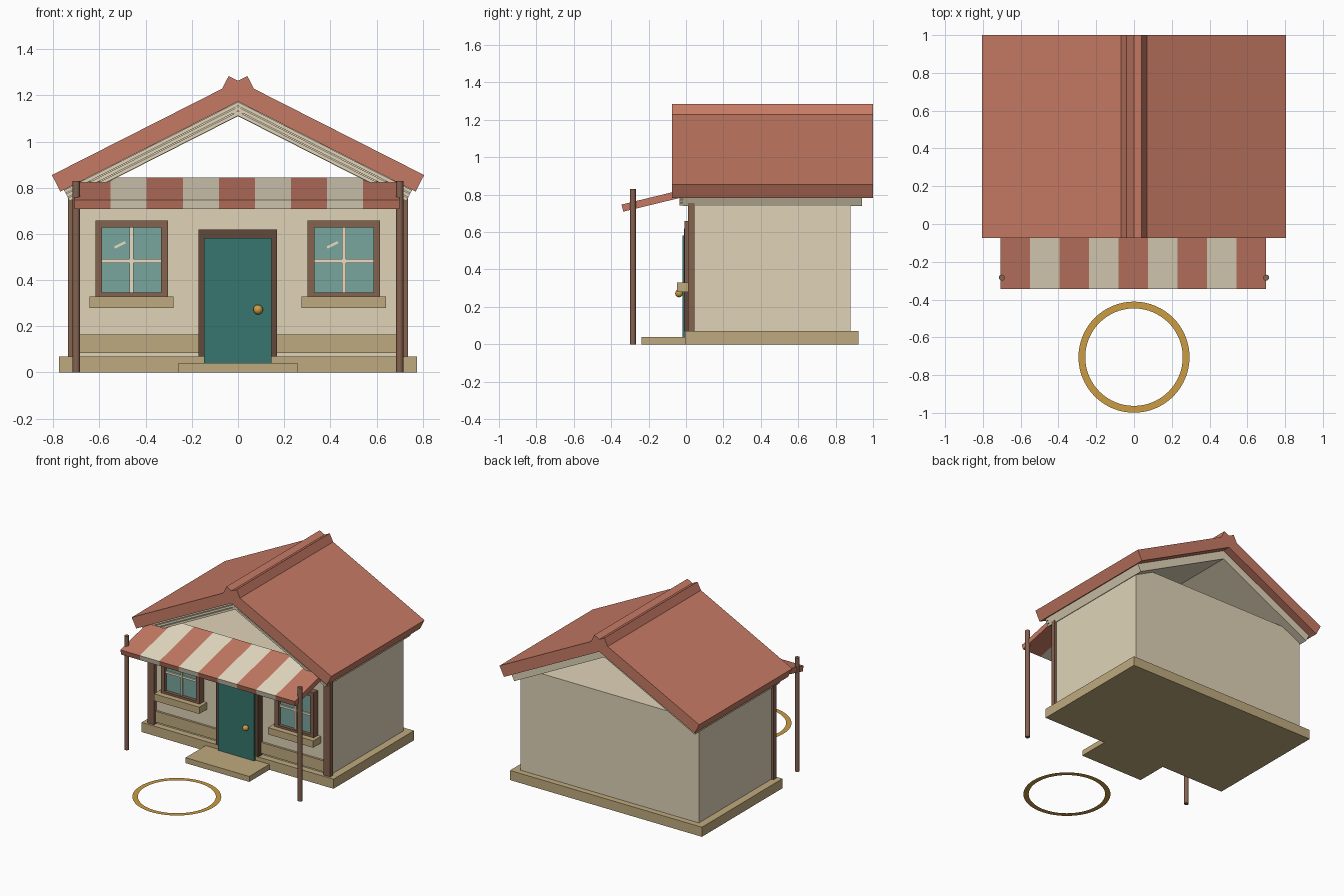
import bpy, bmesh
from math import cos, sin, radians, atan, pi
from mathutils import Matrix, Vector

if "Cube" in bpy.data.objects:
    bpy.data.objects.remove(bpy.data.objects["Cube"])


def material(name, code):
    rgb = [int(code[i:i + 2], 16) / 255 for i in (0, 2, 4)]
    mat = bpy.data.materials.new(name)
    mat.diffuse_color = [((c + 0.055) / 1.055) ** 2.4 for c in rgb] + [1]
    mat.use_nodes = True
    mat.node_tree.nodes["Principled BSDF"].inputs["Base Color"].default_value = mat.diffuse_color
    return mat


ROOF = material("roof_red", "C67A64")
WALL = material("plaster", "E0D4B8")
TAN = material("sandstone", "BFAA7E")
WOOD = material("wood", "85624F")
DARK = material("dark_wood", "61493B")
TEAL = material("teal_paint", "37766E")
GLASS = material("glass", "77A69D")
CREAM = material("cream", "E8DDC4")
GOLD = material("brass", "CC9C44")


def finish(name, bm, mat):
    bmesh.ops.recalc_face_normals(bm, faces=bm.faces)
    me = bpy.data.meshes.new(name)
    bm.to_mesh(me)
    bm.free()
    me.materials.append(mat)
    ob = bpy.data.objects.new(name, me)
    bpy.context.collection.objects.link(ob)
    return ob


def box(name, x, y, z, mat, tilt=0):
    """Box from (min, max) pairs; tilt turns it about y through its centre."""
    size = [b - a for a, b in (x, y, z)]
    mid = Vector([(a + b) / 2 for a, b in (x, y, z)])
    bm = bmesh.new()
    bmesh.ops.create_cube(bm, size=1, matrix=Matrix.Diagonal((*size, 1)))
    ob = finish(name, bm, mat)
    ob.location = mid
    ob.rotation_euler = (0, tilt, 0)
    return ob


def prism(name, profile, axis, a, b, mat):
    """Extrude a 2D outline along x (outline in yz) or y (outline in xz)."""
    bm = bmesh.new()
    pts = [(a, u, v) if axis == "x" else (u, a, v) for u, v in profile]
    face = bm.faces.new([bm.verts.new(p) for p in pts])
    out = bmesh.ops.extrude_face_region(bm, geom=[face])
    step = (b - a, 0, 0) if axis == "x" else (0, b - a, 0)
    bmesh.ops.translate(bm, vec=step,
                        verts=[v for v in out["geom"] if isinstance(v, bmesh.types.BMVert)])
    return finish(name, bm, mat)


# Plinth, doorstep and wall block (gables stay open under the roof)
box("plinth", (-0.775, 0.775), (-0.005, 0.923), (0, 0.07), TAN)
box("doorstep", (-0.257, 0.257), (-0.237, 0.0), (0, 0.04), TAN)
box("walls", (-0.72, 0.72), (0.04, 0.88), (0.07, 0.82), WALL)
box("skirting_band", (-0.70, 0.70), (0.025, 0.05), (0.085, 0.165), TAN)

# Roof: slabs that cross at the ridge, with cream lining and rake boards
PITCH = atan(0.507)


def slab(name, side, top_eave, length, thick, y, mat):
    """Sloping slab, given its upper eave corner."""
    up = Vector((-cos(PITCH), sin(PITCH))) * length
    down = Vector((-sin(PITCH), -cos(PITCH))) * thick
    p = Vector(top_eave)
    outline = [(side * q.x, q.y) for q in (p, p + up, p + up + down, p + down)]
    prism(name, outline, "y", y[0], y[1], mat)


def lining_eave(drop):
    """Point under the roof slab at a perpendicular depth below its underside."""
    d = 0.0806 + drop
    return (0.791 - d * sin(PITCH), 0.863 - d * cos(PITCH))


for side, tag in ((-1, "left"), (1, "right")):
    slab(f"roof_{tag}", side, (0.806, 0.855), 0.949, 0.0806, (-0.075, 1.0), ROOF)
    slab(f"roof_lining_{tag}", side, lining_eave(0), 0.845, 0.057, (-0.015, 0.94), WALL)
    for i in range(3):
        slab(f"rake_board_{tag}_{i}", side, lining_eave(0.002 + i * 0.019), 0.845,
             0.015, (-0.035, -0.01), WALL)

# Corner boards and awning poles
for side, tag in ((-1, "left"), (1, "right")):
    xs = sorted((side * 0.685, side * 0.737))
    box(f"corner_board_{tag}", xs, (0.01, 0.045), (0.07, 0.77), WOOD)
    bm = bmesh.new()
    bmesh.ops.create_cone(bm, cap_ends=True, segments=12, radius1=0.016, radius2=0.016,
                          depth=0.83, matrix=Matrix.Translation((side * 0.70, -0.284, 0.415)))
    finish(f"awning_pole_{tag}", bm, WOOD)
    bpy.context.view_layer.objects.active = bpy.data.objects[f"awning_pole_{tag}"]
    bpy.data.objects[f"awning_pole_{tag}"].select_set(True)
    bpy.ops.object.shade_smooth_by_angle(angle=radians(40))
    bpy.ops.object.select_all(action="DESELECT")

# Striped awning
profile = [(-0.345, 0.747), (0.06, 0.845), (0.069, 0.807), (-0.335, 0.709)]
for i in range(9):
    x0 = -0.708 + i * 0.1563
    prism(f"awning_stripe_{i}", profile, "x", x0, x0 + 0.1563, CREAM if i % 2 else ROOF)

# Door with frame and knob
box("door", (-0.147, 0.145), (-0.02, 0.03), (0.04, 0.582), TEAL)
box("door_jamb_left", (-0.171, -0.146), (-0.012, 0.045), (0.07, 0.62), DARK)
box("door_jamb_right", (0.144, 0.169), (-0.012, 0.045), (0.07, 0.62), DARK)
box("door_lintel", (-0.146, 0.144), (-0.012, 0.045), (0.58, 0.62), DARK)
bm = bmesh.new()
bmesh.ops.create_uvsphere(bm, u_segments=16, v_segments=10, radius=0.021,
                          matrix=Matrix.Translation((0.087, -0.037, 0.272)))
for f in bm.faces:
    f.smooth = True
finish("door_knob", bm, GOLD)

# Windows
for cx, tag in ((-0.461, "left"), (0.459, "right")):
    n = f"window_{tag}_"
    box(n + "glass", (cx - 0.13, cx + 0.13), (0.015, 0.045), (0.34, 0.63), GLASS)
    for s in (-1, 1):
        xs = sorted((cx + s * 0.128, cx + s * 0.157))
        box(n + ("side_l" if s < 0 else "side_r"), xs, (-0.008, 0.045), (0.33, 0.658), WOOD)
    box(n + "head", (cx - 0.128, cx + 0.128), (-0.008, 0.045), (0.627, 0.658), WOOD)
    box(n + "foot", (cx - 0.128, cx + 0.128), (-0.008, 0.045), (0.325, 0.346), WOOD)
    box(n + "mullion", (cx - 0.008, cx + 0.008), (0.004, 0.02), (0.346, 0.627), CREAM)
    box(n + "crossbar", (cx - 0.128, cx + 0.128), (0.005, 0.02), (0.475, 0.491), CREAM)
    box(n + "glint", (cx - 0.076, cx - 0.024), (0.01, 0.02), (0.547, 0.558), CREAM, radians(-27))
    box(n + "sill", (cx - 0.183, cx + 0.182), (-0.048, 0.045), (0.28, 0.33), TAN)

# Flat ring on the ground before the door
bm = bmesh.new()
rings = [[bm.verts.new((r * cos(2 * pi * k / 64), -0.705 + r * sin(2 * pi * k / 64), 0.002))
          for k in range(64)] for r in (0.258, 0.294)]
for k in range(64):
    j = (k + 1) % 64
    bm.faces.new((rings[0][k], rings[1][k], rings[1][j], rings[0][j]))
finish("ground_ring", bm, GOLD)
